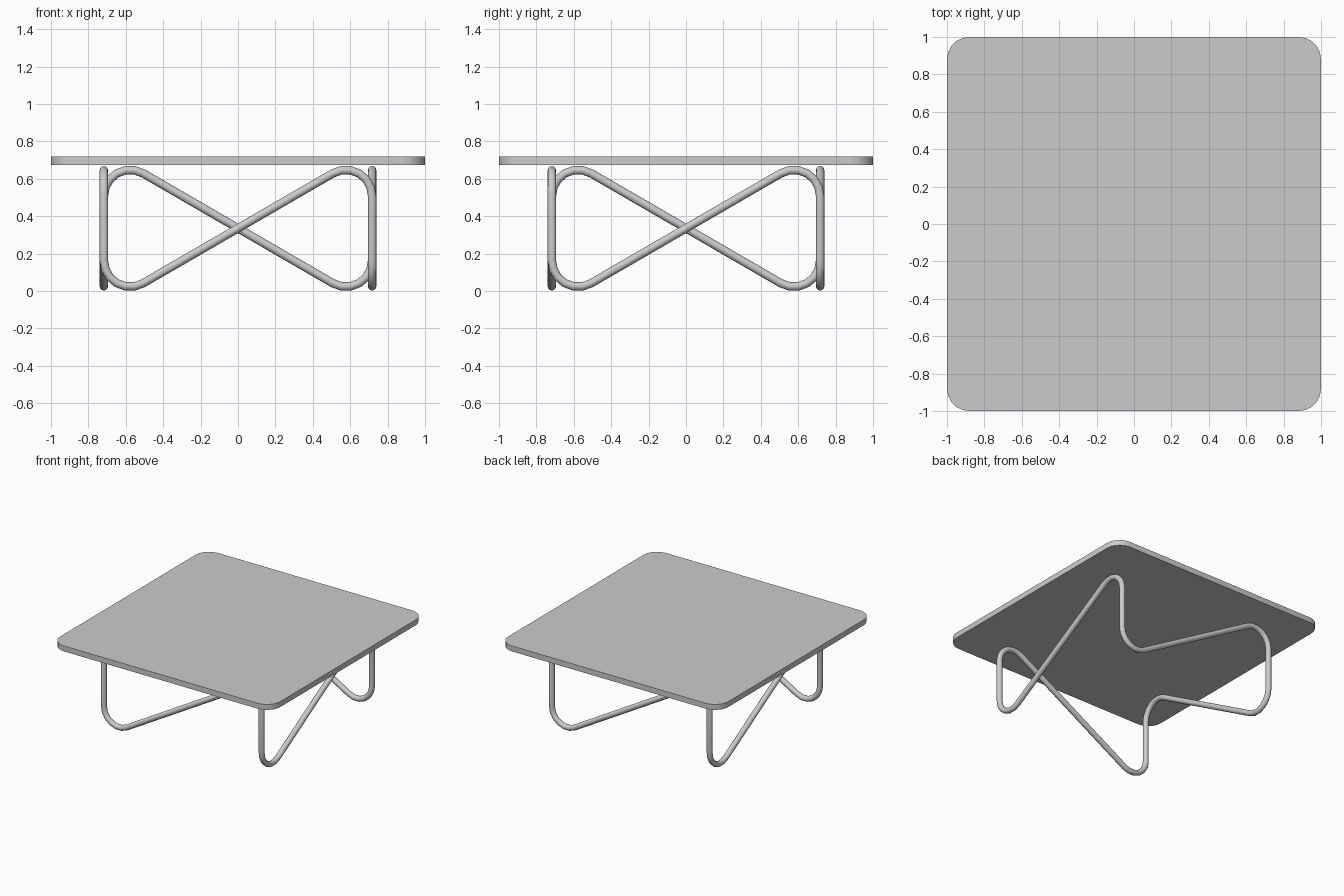
import bpy, bmesh
from math import sin, cos, pi, radians
from mathutils import Matrix, Vector

cube = bpy.data.objects.get("Cube")
if cube:
    bpy.data.objects.remove(cube, do_unlink=True)


def material(name, grey):
    m = bpy.data.materials.new(name)
    m.use_nodes = True
    col = (grey, grey, grey, 1)
    m.diffuse_color = col
    m.node_tree.nodes["Principled BSDF"].inputs["Base Color"].default_value = col
    return m


def add_object(name, bm, mat, angle):
    bmesh.ops.recalc_face_normals(bm, faces=bm.faces)
    me = bpy.data.meshes.new(name)
    bm.to_mesh(me)
    bm.free()
    me.materials.append(mat)
    ob = bpy.data.objects.new(name, me)
    bpy.context.collection.objects.link(ob)
    bpy.ops.object.select_all(action='DESELECT')
    bpy.context.view_layer.objects.active = ob
    ob.select_set(True)
    bpy.ops.object.shade_smooth_by_angle(angle=radians(angle))
    return ob


top_grey = material("table grey", 0.6)
tube_grey = material("tube grey", 0.6)

# Table top: slab with rounded vertical corners
bm = bmesh.new()
bmesh.ops.create_cube(bm, size=1, matrix=Matrix.Translation((0, 0, 0.696)) @ Matrix.Diagonal((2, 2, 0.045, 1)))
uprights = [e for e in bm.edges if abs(e.verts[0].co.z - e.verts[1].co.z) > 0.01]
bmesh.ops.bevel(bm, geom=uprights, offset=0.12, segments=5, profile=0.5, affect='EDGES')
add_object("table_top", bm, top_grey, 30)

# Frame: one side rises from a low bend to a high bend; four turns close the loop
HALF, BEND, TUBE, STEPS = 0.717, 0.14, 0.0225, 6
LOW, HIGH = TUBE, 0.67 - TUBE
side = []
for i in range(STEPS + 1):
    a = pi + radians(120) * i / STEPS
    side.append(Vector((BEND - HALF + BEND * cos(a), -HALF, LOW + BEND + BEND * sin(a))))
side += [Vector((-p.x, p.y, LOW + HIGH - p.z)) for p in reversed(side)]
path = [Matrix.Rotation(k * pi / 2, 3, 'Z') @ p for k in range(4) for p in side]

# Sweep a round section along the closed path, carrying the section frame along
SIDES = 12
bm = bmesh.new()
rings = []
normal = Vector((0, -1, 0))
n = len(path)
for i, p in enumerate(path):
    before, after = (p - path[i - 1]).normalized(), (path[(i + 1) % n] - p).normalized()
    tangent = (before + after).normalized()
    normal = (normal - tangent * normal.dot(tangent)).normalized()
    across = tangent.cross(normal)
    rings.append([bm.verts.new(p + TUBE * (cos(t) * normal + sin(t) * across))
                  for t in (2 * pi * j / SIDES for j in range(SIDES))])

for i, ring in enumerate(rings):
    nxt = rings[(i + 1) % n]
    shift = 0
    if i == n - 1:  # close the loop on the best matching section rotation
        shift = min(range(SIDES), key=lambda s: sum(
            (ring[j].co - nxt[(j + s) % SIDES].co).length for j in range(SIDES)))
    for j in range(SIDES):
        k = (j + 1) % SIDES
        bm.faces.new((ring[j], ring[k], nxt[(k + shift) % SIDES], nxt[(j + shift) % SIDES]))
add_object("tube_frame", bm, tube_grey, 40)
